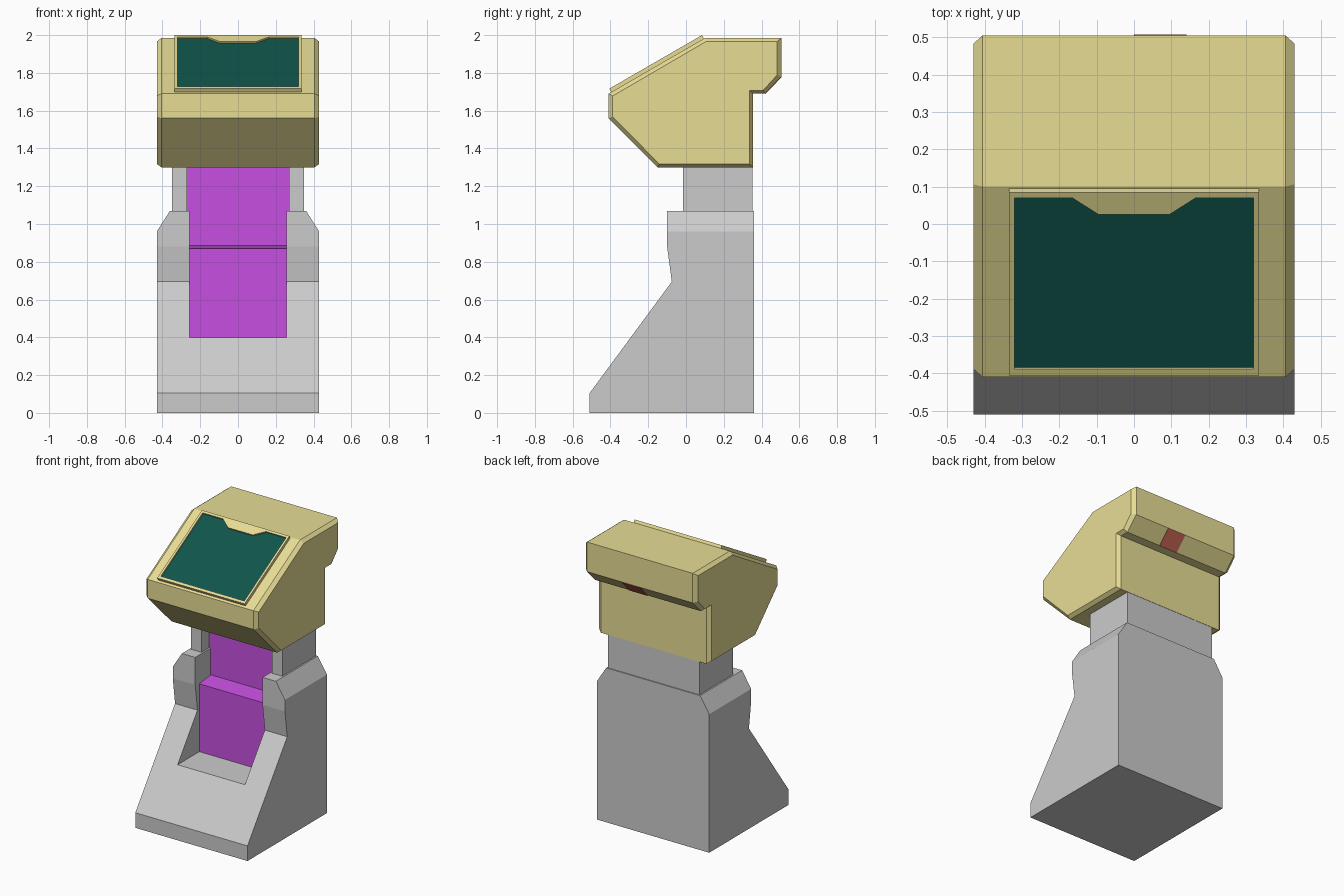
import bpy, bmesh, math

if "Cube" in bpy.data.objects:
    bpy.data.objects.remove(bpy.data.objects["Cube"])


def material(name, rgb):
    m = bpy.data.materials.new(name)
    m.diffuse_color = (*rgb, 1)
    m.use_nodes = True
    m.node_tree.nodes["Principled BSDF"].inputs["Base Color"].default_value = m.diffuse_color
    return m


yellow = material("yellow_shell", (0.80, 0.72, 0.30))
green = material("dark_screen", (0.005, 0.09, 0.07))
purple = material("purple_panel", (0.57, 0.08, 0.75))
red = material("red_sensor", (0.60, 0.14, 0.10))


def loft(name, sections, mat=None, closed=False):
    """Skin matching rings of 3D points; cap the ends, or join last to first."""
    bm = bmesh.new()
    rings = [[bm.verts.new(p) for p in s] for s in sections]
    n = len(rings[0])
    pairs = list(zip(rings, rings[1:]))
    if closed:
        pairs.append((rings[-1], rings[0]))
    for a, b in pairs:
        for i in range(n):
            j = (i + 1) % n
            bm.faces.new((a[i], a[j], b[j], b[i]))
    if not closed:
        bm.faces.new(rings[0])
        bm.faces.new(rings[-1])
    bmesh.ops.recalc_face_normals(bm, faces=bm.faces[:])
    me = bpy.data.meshes.new(name)
    bm.to_mesh(me)
    bm.free()
    ob = bpy.data.objects.new(name, me)
    bpy.context.collection.objects.link(ob)
    if mat:
        me.materials.append(mat)
    return ob


def at_x(x, profile):
    return [(x, y, z) for y, z in profile]


def bar(name, x0, x1, profile, mat=None):
    return loft(name, [at_x(x0, profile), at_x(x1, profile)], mat)


# Pedestal with sloped shoulders
def pedestal_profile(top):
    return [(-0.51, 0), (0.36, 0), (0.36, top), (-0.10, top),
            (-0.10, 0.88), (-0.075, 0.695), (-0.51, 0.105)]


base = loft("pedestal", [at_x(x, pedestal_profile(t)) for x, t in
            ((-0.43, 0.96), (-0.36, 1.07), (0.36, 1.07), (0.43, 0.96))])

# Front channel cut into the pedestal
cutter = bar("channel_cutter", -0.258, 0.258,
             [(-1, 0.4), (-0.045, 0.4), (-0.045, 0.86), (0.08, 0.875),
              (0.08, 1.5), (-1, 1.5)])
cutter.hide_render = True
cutter.hide_viewport = False
mod = base.modifiers.new("channel", "BOOLEAN")
mod.operation = "DIFFERENCE"
mod.solver = "EXACT"
mod.object = cutter
bpy.context.view_layer.objects.active = base
base.select_set(True)
bpy.ops.object.modifier_apply(modifier=mod.name)
bpy.data.objects.remove(cutter, do_unlink=True)

# Purple stepped panel at the back of the channel
bar("channel_panel", -0.272, 0.272,
    [(-0.055, 0.4), (-0.055, 0.87), (0.07, 0.885), (0.07, 1.305),
     (0.12, 1.305), (0.12, 0.4)], purple)

# U-shaped neck
plan = [(-0.35, -0.015), (-0.27, -0.015), (-0.27, 0.08), (0.27, 0.08),
        (0.27, -0.015), (0.35, -0.015), (0.35, 0.353), (-0.35, 0.353)]
loft("neck", [[(x, y, z) for x, y in plan] for z in (1.06, 1.305)])

# Head shell with bevelled side rims
outer = [(-0.41, 1.56), (-0.41, 1.69), (0.10, 1.985), (0.505, 1.985),
         (0.505, 1.78), (0.418, 1.69), (0.355, 1.69), (0.355, 1.30),
         (-0.15, 1.30)]
inner = [(-0.388, 1.568), (-0.388, 1.678), (0.106, 1.966), (0.482, 1.966),
         (0.482, 1.788), (0.409, 1.708), (0.337, 1.708), (0.337, 1.318),
         (-0.142, 1.318)]
loft("head_shell", [at_x(-0.43, inner), at_x(-0.405, outer),
                    at_x(0.405, outer), at_x(0.43, inner)], yellow)


# Screen parts, laid out on the sloped face (s up the slope, h off it)
def on_slope(points, h):
    c, n = math.cos(math.radians(30)), 0.5
    return [(x, -0.41 + c * s - n * h, 1.69 + n * s + c * h) for x, s in points]


lo, hi = 0.017, 0.583
frame_out = [(-0.335, lo), (0.335, lo), (0.335, hi), (0.165, hi),
             (0.095, hi), (-0.095, hi), (-0.165, hi), (-0.335, hi)]
frame_in = [(-0.32, 0.037), (0.32, 0.037), (0.32, 0.566), (0.165, 0.566),
            (0.095, 0.515), (-0.095, 0.515), (-0.165, 0.566), (-0.32, 0.566)]
loft("screen_frame", [on_slope(frame_out, -0.005), on_slope(frame_out, 0.021),
                      on_slope(frame_in, 0.021), on_slope(frame_in, -0.005)],
     yellow, closed=True)
loft("screen", [on_slope(frame_in, 0.0), on_slope(frame_in, 0.011)], green)

# Red sensor window under the rear overhang
bar("rear_sensor", 0.0, 0.14,
    [(0.42, 1.688), (0.507, 1.778), (0.49, 1.79), (0.405, 1.70)], red)
